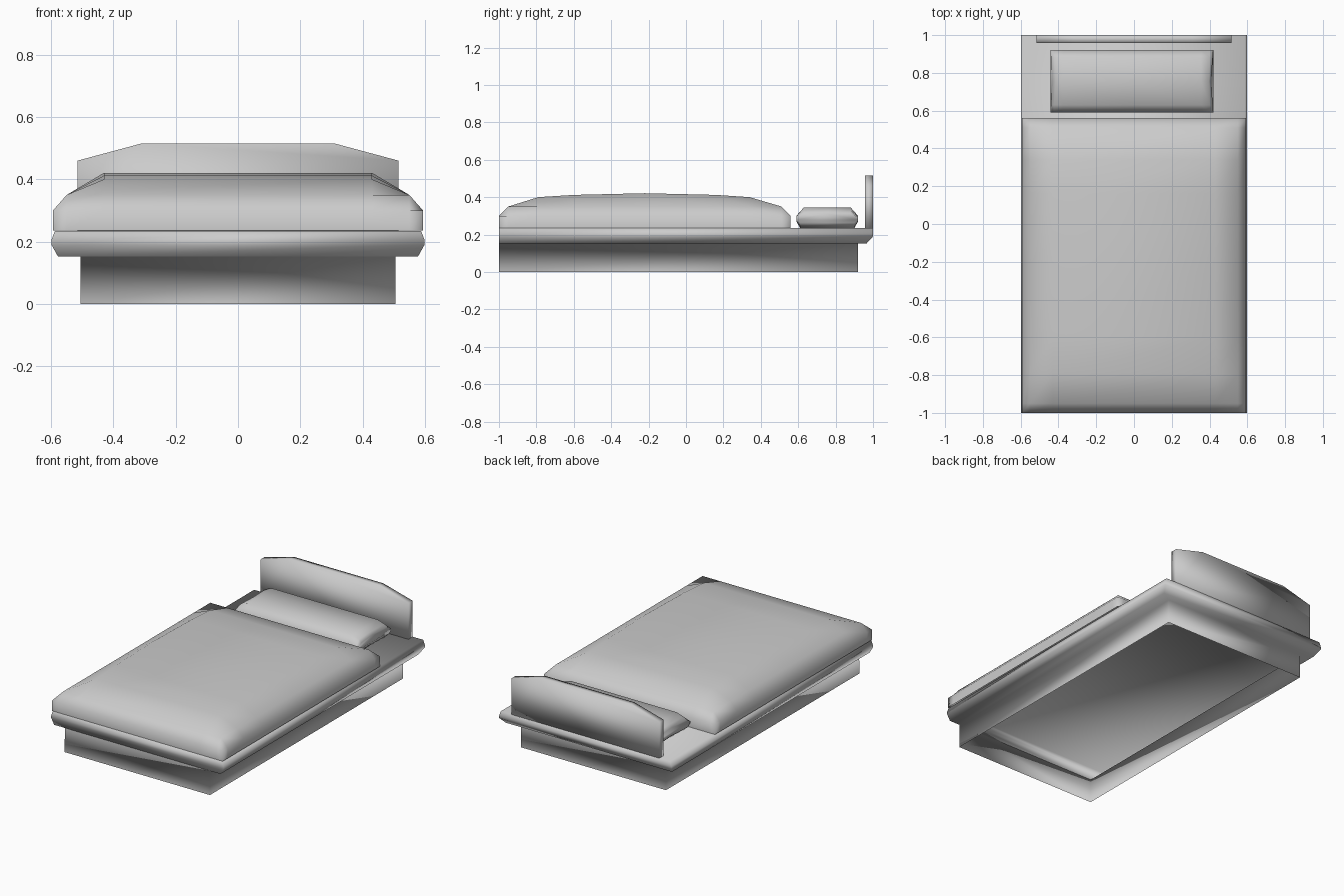
import bpy, bmesh, math

if "Cube" in bpy.data.objects:
    bpy.data.objects.remove(bpy.data.objects["Cube"])


def finish(name, bm, angle=180):
    bmesh.ops.recalc_face_normals(bm, faces=bm.faces)
    me = bpy.data.meshes.new(name)
    bm.to_mesh(me)
    bm.free()
    ob = bpy.data.objects.new(name, me)
    bpy.context.collection.objects.link(ob)
    bpy.ops.object.select_all(action='DESELECT')
    ob.select_set(True)
    bpy.context.view_layer.objects.active = ob
    bpy.ops.object.shade_smooth_by_angle(angle=math.radians(angle))
    return ob


def loft(sections, cap_start=True, cap_end=True):
    """Bridge equal-length closed loops of points, with optional end caps."""
    bm = bmesh.new()
    loops = [[bm.verts.new(p) for p in s] for s in sections]
    n = len(loops[0])
    for a, b in zip(loops, loops[1:]):
        for i in range(n):
            j = (i + 1) % n
            bm.faces.new((a[i], a[j], b[j], b[i]))
    if cap_start:
        bm.faces.new(loops[0][::-1])
    if cap_end:
        bm.faces.new(loops[-1])
    return bm


def rect(hx, y0, y1, z):
    return [(-hx, y0, z), (hx, y0, z), (hx, y1, z), (-hx, y1, z)]


# Plinth and mattress: one hollow shell, open underneath, with an overhanging rounded rim
finish("base_and_mattress", loft([
    rect(0.505, -1, 0.92, 0), rect(0.505, -0.999, 0.92, 0.152),
    rect(0.578, -1, 0.965, 0.152), rect(0.599, -1, 1, 0.19),
    rect(0.599, -1, 1, 0.205), rect(0.588, -1, 1, 0.234)], cap_start=False))

# Headboard: clipped-corner panel
outline = [(-0.515, 0.232), (0.515, 0.232), (0.515, 0.46),
           (0.31, 0.515), (-0.31, 0.515), (-0.515, 0.46)]
finish("headboard", loft([[(x, y, z) for x, z in outline] for y in (0.957, 1.0)]))

# Duvet: domed grid with a straight skirt
xs = [(-0.594, 0.30), (-0.55, 0.35), (-0.43, 1), (0.43, 1), (0.55, 0.35), (0.594, 0.30)]
ys = [(-1, 0.30), (-0.95, 0.35), (-0.79, 0.40), (-0.60, 0.412), (-0.22, 0.421),
      (0.16, 0.412), (0.34, 0.40), (0.51, 0.35), (0.56, 0.30)]
bm = bmesh.new()
grid = [[bm.verts.new((x, y, min(zx, zy))) for x, zx in xs] for y, zy in ys]
for r0, r1 in zip(grid, grid[1:]):
    for i in range(len(xs) - 1):
        bm.faces.new((r0[i], r0[i + 1], r1[i + 1], r1[i]))
rim = [e for e in bm.edges if e.is_boundary]
skirt = bmesh.ops.extrude_edge_only(bm, edges=rim)["geom"]
for v in skirt:
    if isinstance(v, bmesh.types.BMVert):
        v.co.z = 0.236
finish("duvet", bm)

# Pillow: cross-section lofted along x, ends pinched and slightly wavy
profile = [(-0.145, 0.235), (0, 0.235), (0.145, 0.235), (0.165, 0.27), (0.165, 0.30),
           (0.125, 0.345), (0, 0.345), (-0.125, 0.345), (-0.165, 0.30), (-0.165, 0.27)]


def pillow_section(x, height, wave):
    return [(x - math.copysign(wave * (1 - abs(y) / 0.165), x), 0.755 + y,
             0.285 + (z - 0.285) * height) for y, z in profile]


stations = [(-0.443, 0.45, 0.012), (-0.425, 0.75, 0.008), (-0.375, 1, 0), (0, 1, 0),
            (0.355, 1, 0), (0.405, 0.75, 0.008), (0.42, 0.45, 0.012)]
finish("pillow", loft([pillow_section(*s) for s in stations]))
